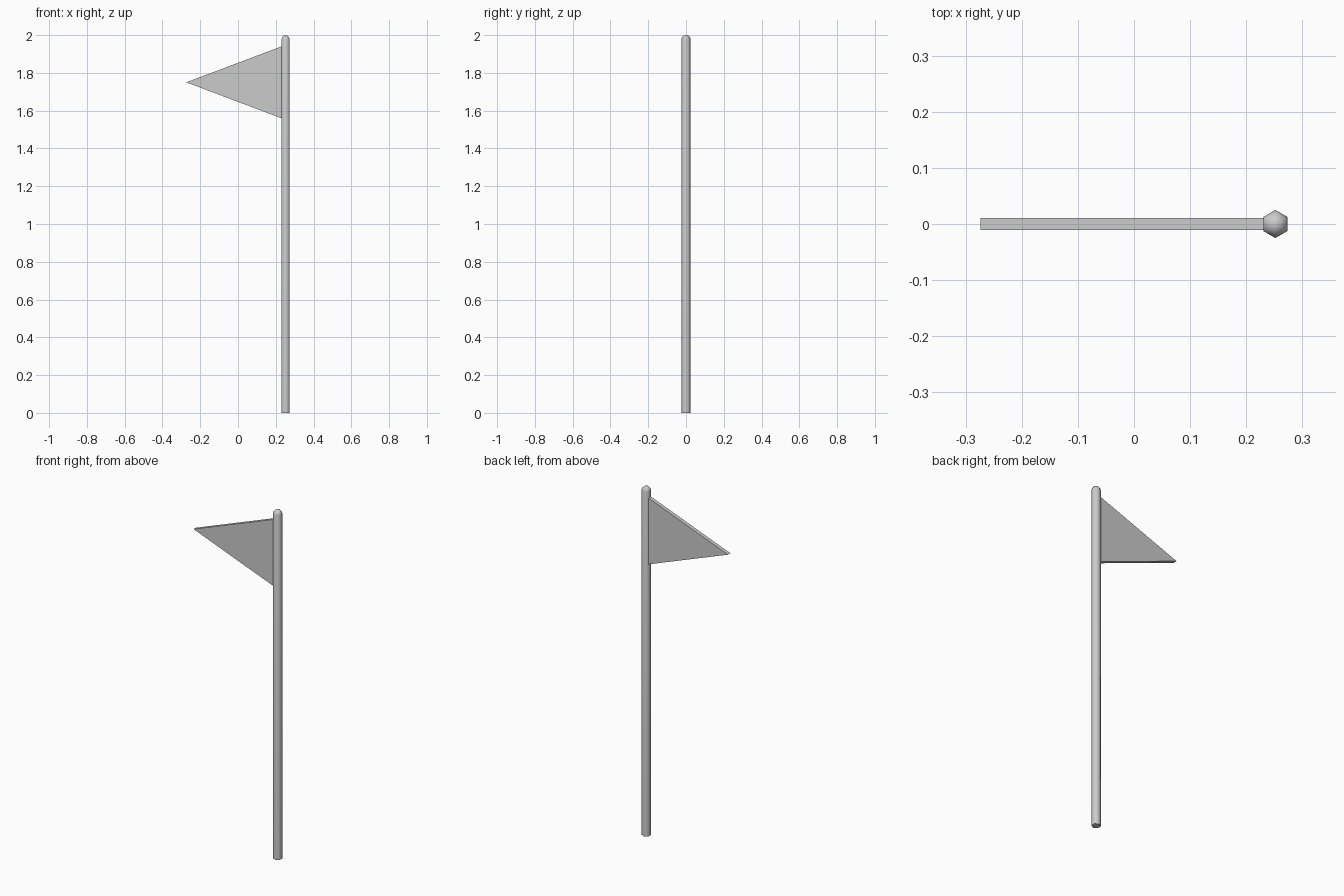
import bpy, bmesh
from math import sin, cos, pi, radians

if "Cube" in bpy.data.objects:
    bpy.data.objects.remove(bpy.data.objects["Cube"])

POLE_X, R, SIDES = 0.252, 0.025, 6


def make_object(name, bm):
    bmesh.ops.recalc_face_normals(bm, faces=bm.faces[:])
    mesh = bpy.data.meshes.new(name)
    bm.to_mesh(mesh)
    bm.free()
    obj = bpy.data.objects.new(name, mesh)
    bpy.context.collection.objects.link(obj)
    return obj


# Six-sided pole with a domed top, corners pointing front and back
profile = [(R, 0.0)] + [(R * cos(a), 2 - R + R * sin(a))
                        for a in (0, pi / 6, pi / 3)]
bm = bmesh.new()
rings = [[bm.verts.new((POLE_X + r * sin(2 * pi * i / SIDES),
                        r * cos(2 * pi * i / SIDES), z))
          for i in range(SIDES)] for r, z in profile]
tip = bm.verts.new((POLE_X, 0, 2))
bm.faces.new(rings[0])
for i in range(SIDES):
    j = (i + 1) % SIDES
    for a, b in zip(rings, rings[1:]):
        bm.faces.new((a[i], a[j], b[j], b[i]))
    bm.faces.new((rings[-1][i], rings[-1][j], tip))
pole = make_object("pole", bm)
bpy.context.view_layer.objects.active = pole
pole.select_set(True)
bpy.ops.object.shade_smooth_by_angle(angle=radians(70))

# Triangular pennant, its short edge tucked just inside the pole
T = 0.011
bm = bmesh.new()
tri = bm.faces.new([bm.verts.new((x, -T, z)) for x, z in
                    ((-0.274, 1.75), (0.235, 1.558), (0.235, 1.942))])
ext = bmesh.ops.extrude_face_region(bm, geom=[tri], use_keep_orig=True)
bmesh.ops.translate(bm, vec=(0, 2 * T, 0),
                    verts=[v for v in ext["geom"] if isinstance(v, bmesh.types.BMVert)])
make_object("pennant", bm)
